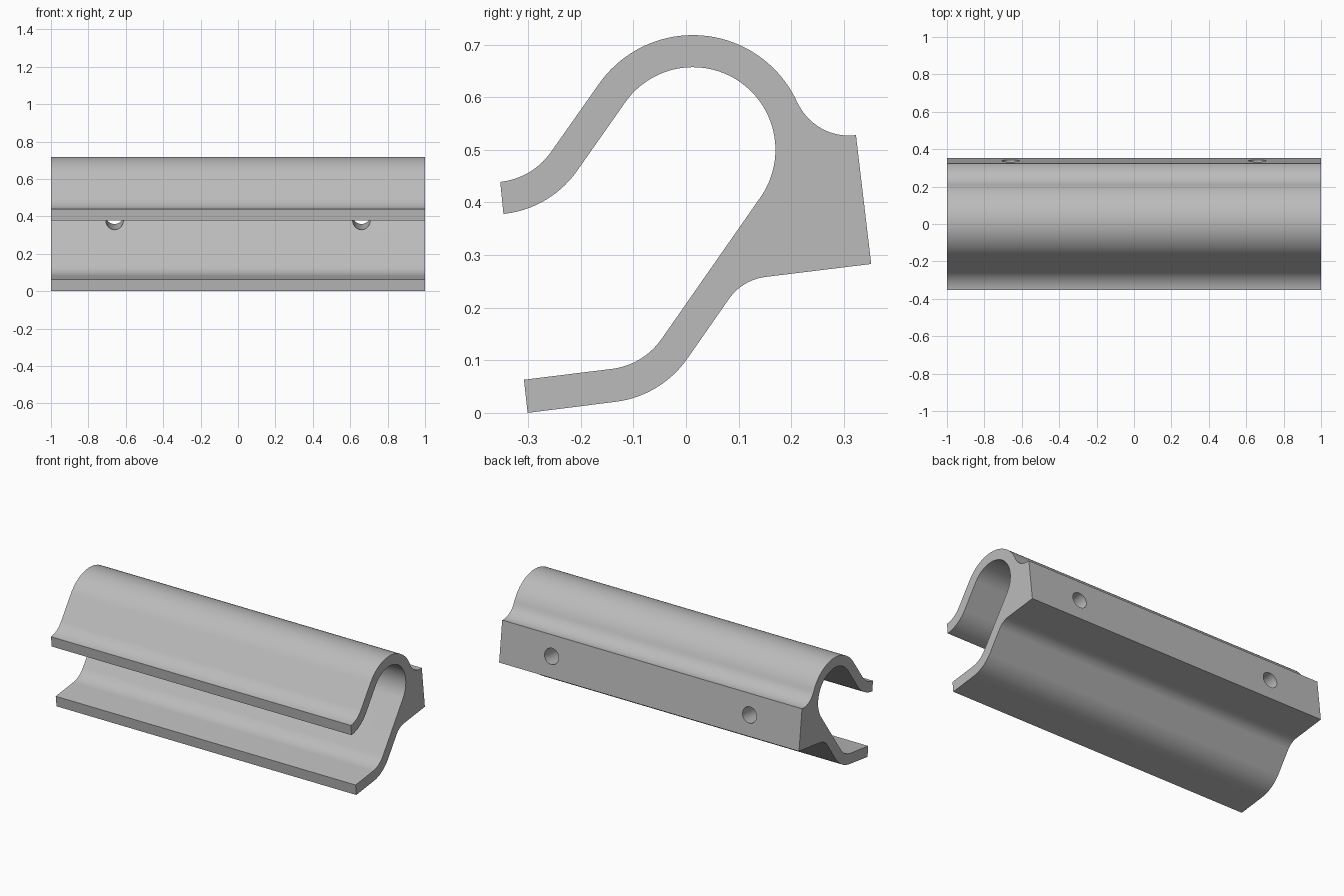
import bpy, bmesh, math
from mathutils import Vector, Matrix

cube = bpy.data.objects.get("Cube")
if cube:
    bpy.data.objects.remove(cube, do_unlink=True)

grey = bpy.data.materials.new("plain grey")
grey.use_nodes = True
colour = (0.5, 0.5, 0.5, 1)
grey.diffuse_color = colour
grey.node_tree.nodes["Principled BSDF"].inputs["Base Color"].default_value = colour


def arc(centre, radius, start, end, steps):
    """Points on an arc, angles in degrees."""
    angles = [math.radians(start + (end - start) * i / steps) for i in range(steps + 1)]
    return [Vector((centre[0] + radius * math.cos(a), centre[1] + radius * math.sin(a)))
            for a in angles]


def fillet(before, corner, after, radius, steps=14):
    """Round a corner between two straight runs."""
    p = Vector(corner)
    u = (Vector(before) - p).normalized()
    v = (Vector(after) - p).normalized()
    half = u.angle(v) / 2
    centre = p + (u + v).normalized() * radius / math.sin(half)
    a = p + u * radius / math.tan(half) - centre
    b = p + v * radius / math.tan(half) - centre
    turn = math.atan2(a.x * b.y - a.y * b.x, a.dot(b))
    return [centre + Matrix.Rotation(turn * i / steps, 2) @ a for i in range(steps + 1)]


# Cross-section: round channel, flared lips and solid mounting block
hub = (0.013, 0.5)
outer = arc(hub, 0.218, 24.6, 145, 40)
inner = arc(hub, 0.157, 145, -35, 56)
lip_top, lip_under = (-0.353, 0.439), (-0.347, 0.378)
foot_top, foot_under = (-0.308, 0.063), (-0.301, 0.0)
block_low, block_high = (0.352, 0.283), (0.323, 0.528)
foot_bend, block_bend = (-0.047, 0.032), (0.107, 0.253)

profile = outer
profile += fillet(outer[-1], (-0.291, 0.447), lip_top, 0.135)
profile += [Vector(lip_top), Vector(lip_under)]
profile += fillet(lip_under, (-0.257, 0.389), inner[0], 0.196)
profile += inner
profile += fillet(inner[-1], (-0.081, 0.091), foot_top, 0.135)
profile += [Vector(foot_top), Vector(foot_under)]
profile += fillet(foot_under, foot_bend, block_bend, 0.196)
profile += fillet(foot_bend, block_bend, block_low, 0.1)
profile += [Vector(block_low), Vector(block_high)]
profile += arc((0.31, 0.635), 0.108, 277, 204.6, 18)[1:-1]

# Extrude the section along the length
bm = bmesh.new()
face = bm.faces.new([bm.verts.new((-1, p.x, p.y)) for p in profile])
grown = bmesh.ops.extrude_face_region(bm, geom=[face], use_keep_orig=True)
bmesh.ops.translate(bm, vec=(2, 0, 0),
                    verts=[g for g in grown["geom"] if isinstance(g, bmesh.types.BMVert)])
bmesh.ops.recalc_face_normals(bm, faces=bm.faces)
mesh = bpy.data.meshes.new("clip_rail")
bm.to_mesh(mesh)
bm.free()
mesh.materials.append(grey)
rail = bpy.data.objects.new("clip_rail", mesh)
bpy.context.collection.objects.link(rail)

# Two screw holes, square to the back of the block
tilt = math.radians(6.8)
axis = Vector((0, math.cos(tilt), math.sin(tilt)))
back_middle = Vector((0, 0.3375, 0.4055))
for side in (-1, 1):
    bpy.ops.mesh.primitive_cylinder_add(
        vertices=40, radius=0.047, depth=0.4,
        location=back_middle - axis * 0.15 + Vector((side * 0.66, 0, 0)),
        rotation=axis.to_track_quat('Z', 'X').to_euler())
    cutter = bpy.context.object
    cutter.name = "screw_hole_cutter"
    cutter.hide_render = True
    cutter.data.materials.append(grey)
    cut = rail.modifiers.new("screw_hole", 'BOOLEAN')
    cut.operation = 'DIFFERENCE'
    cut.solver = 'EXACT'
    cut.object = cutter
    bpy.context.view_layer.objects.active = rail
    bpy.ops.object.modifier_apply(modifier=cut.name)
    bpy.data.objects.remove(cutter, do_unlink=True)

# Smooth curves, crisp edges
bpy.ops.object.select_all(action='DESELECT')
rail.select_set(True)
bpy.context.view_layer.objects.active = rail
bpy.ops.object.shade_smooth_by_angle(angle=math.radians(30))
